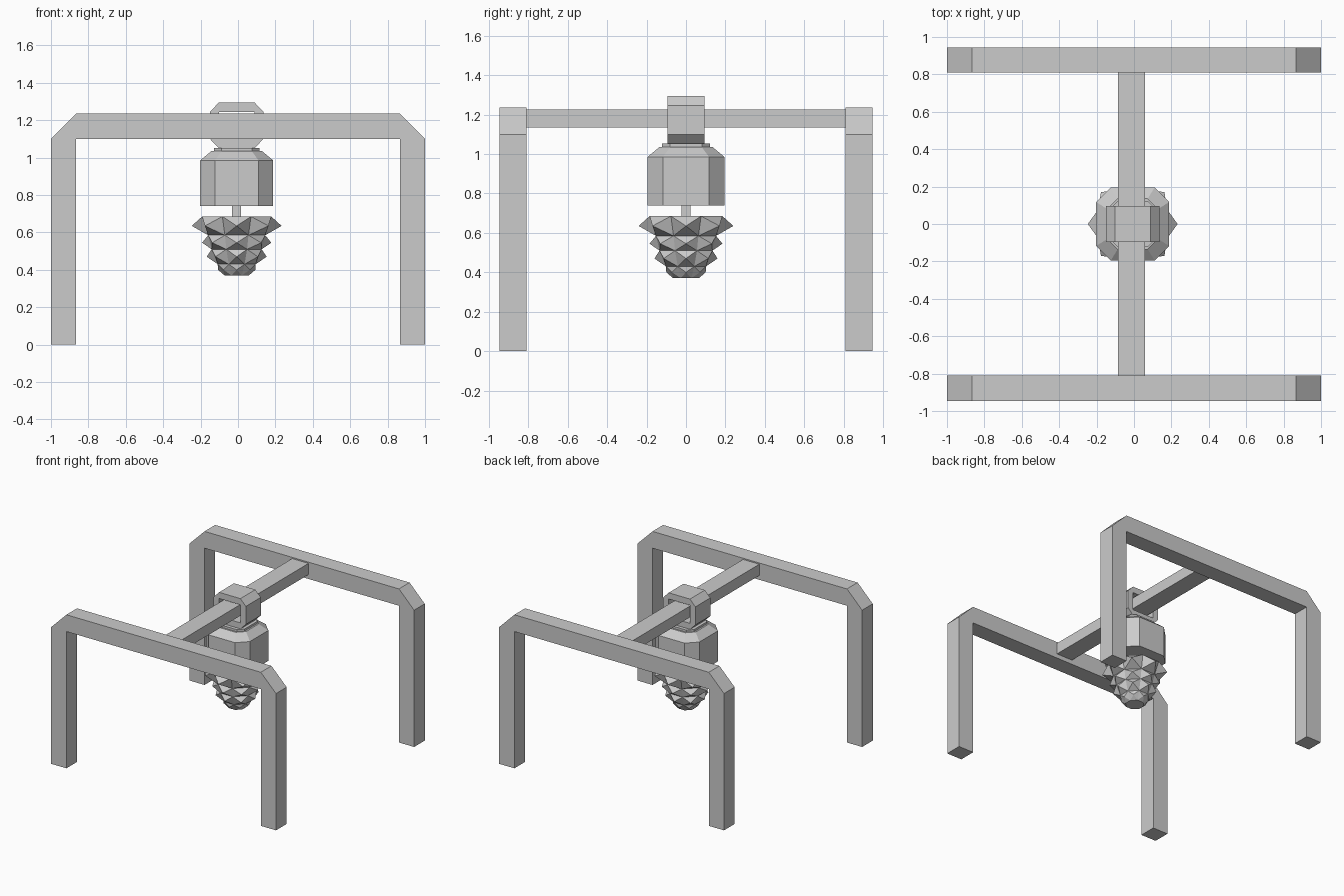
import bpy, bmesh, math

if "Cube" in bpy.data.objects:
    bpy.data.objects.remove(bpy.data.objects["Cube"])

CX = -0.007  # the lamp hangs very slightly off centre


def finish(name, bm):
    bmesh.ops.recalc_face_normals(bm, faces=bm.faces)
    me = bpy.data.meshes.new(name)
    bm.to_mesh(me)
    bm.free()
    ob = bpy.data.objects.new(name, me)
    bpy.context.collection.objects.link(ob)
    return ob


def box(name, x0, x1, y0, y1, z0, z1):
    bm = bmesh.new()
    bmesh.ops.create_cube(bm, size=1)
    for v in bm.verts:
        v.co = (x1 if v.co.x > 0 else x0, y1 if v.co.y > 0 else y0, z1 if v.co.z > 0 else z0)
    return finish(name, bm)


def prism(name, quads, y0, y1):
    """Extrude adjoining x-z polygons along y, dropping the shared walls."""
    bm = bmesh.new()
    for poly in quads:
        bm.faces.new([bm.verts.new((x, y0, z)) for x, z in poly])
    bmesh.ops.remove_doubles(bm, verts=bm.verts, dist=1e-5)
    geo = bmesh.ops.extrude_face_region(bm, geom=bm.faces[:], use_keep_orig=True)
    for v in geo["geom"]:
        if isinstance(v, bmesh.types.BMVert):
            v.co.y = y1
    return finish(name, bm)


def loft(name, rings, poke=None):
    """Bridge equal-length rings; optional tips raise each side face to a pyramid."""
    bm = bmesh.new()
    loops = [[bm.verts.new(p) for p in r] for r in rings]
    n = len(loops[0])
    bm.faces.new(loops[0])
    bm.faces.new(loops[-1])
    for t, (a, b) in enumerate(zip(loops, loops[1:])):
        for i in range(n):
            j = (i + 1) % n
            quad = (a[i], a[j], b[j], b[i])
            if poke is None:
                bm.faces.new(quad)
                continue
            r, z = poke[t]
            ang = math.tau * i / n
            tip = bm.verts.new((CX + r * math.cos(ang), r * math.sin(ang), z))
            for k in range(4):
                bm.faces.new((quad[k], quad[(k + 1) % 4], tip))
    return finish(name, bm)


def chamfered_square(h, c, z):
    pts = [(h, c - h), (h, h - c), (h - c, h), (c - h, h),
           (-h, h - c), (-h, c - h), (c - h, -h), (h - c, -h)]
    return [(CX + x, y, z) for x, y in pts]


def octagon(r, z):
    return [(CX + r * math.cos(math.tau * (i - .5) / 8),
             r * math.sin(math.tau * (i - .5) / 8), z) for i in range(8)]


# two leg frames with chamfered upper corners
T, B, I = 1.235, 1.10, 0.865
frame = [[(-1, 0), (-I, 0), (-I, B), (-1, B)],
         [(-1, B), (-I, B), (-I, T)],
         [(-I, B), (I, B), (I, T), (-I, T)],
         [(I, B), (1, B), (I, T)],
         [(I, 0), (1, 0), (1, B), (I, B)]]
for name, y0 in (("front_leg_frame", -0.945), ("back_leg_frame", 0.81)):
    prism(name, frame, y0, y0 + 0.135)

# bar joining the frames
box("cross_bar", -0.085, 0.06, -0.81, 0.81, 1.135, 1.225)

# hanging collar round the bar
outer = [(-.143, 1.10), (-.095, 1.05), (.095, 1.05), (.143, 1.10),
         (.143, 1.245), (.095, 1.295), (-.095, 1.295), (-.143, 1.245)]
inner = [(-.095, 1.10), (.095, 1.10), (.095, 1.245), (-.095, 1.245)]
collar = []
for i in range(4):
    p, q = outer[2 * i], outer[2 * i + 1]
    r = outer[(2 * i + 2) % 8]
    a, b = inner[i], inner[(i + 1) % 4]
    if i % 2 == 0:
        collar.append([p, q, a])            # chamfer corner
        nxt = inner[i + 1]
        collar.append([q, r, nxt, a])       # flat side
    else:
        collar.append([p, q, a])
        collar.append([q, r, b, a])
prism("hanging_collar", [[(CX + x, z) for x, z in f] for f in collar], -0.095, 0.095)

# housing with sloped shoulder, cap plate and stem
loft("housing", [chamfered_square(.195, .078, .74), chamfered_square(.195, .078, .985),
                 chamfered_square(.135, .055, 1.035)])
loft("cap_plate", [chamfered_square(.122, .04, 1.03), chamfered_square(.122, .04, 1.052)])
box("stem", CX - .024, CX + .024, -.024, .024, .66, .75)

# faceted cone of four spiked tiers
loft("faceted_cone", [octagon(.20, .685), octagon(.165, .585), octagon(.145, .51),
                      octagon(.11, .43), octagon(.07, .37)],
     poke=[(.24, .635), (.185, .545), (.16, .47), (.10, .40)])
